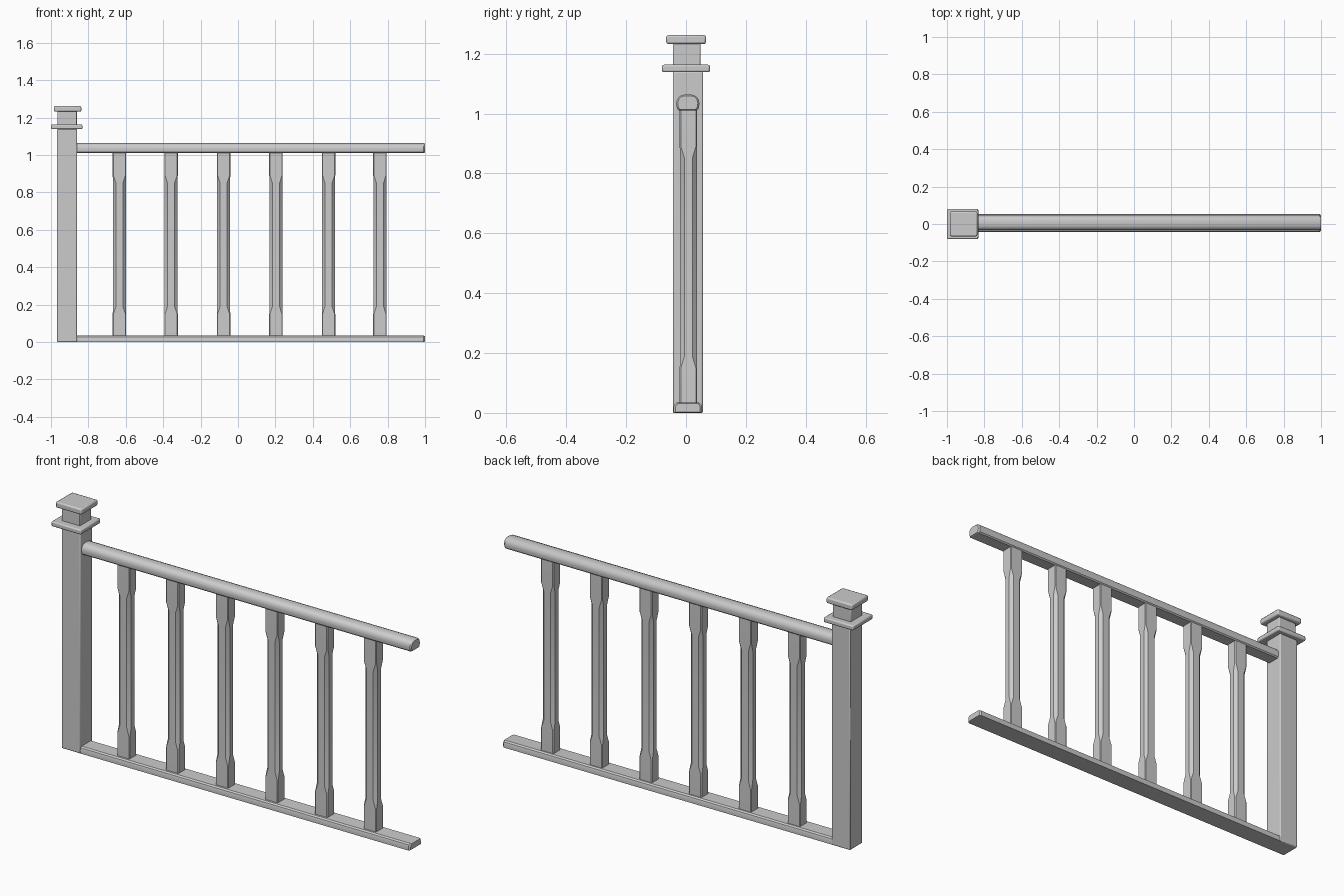
import bpy, bmesh

if "Cube" in bpy.data.objects:
    bpy.data.objects.remove(bpy.data.objects["Cube"])

CY = 0.006  # depth centre of the railing


def finish(name, bm, bevel=0.0):
    bmesh.ops.recalc_face_normals(bm, faces=bm.faces)
    me = bpy.data.meshes.new(name)
    bm.to_mesh(me)
    bm.free()
    ob = bpy.data.objects.new(name, me)
    bpy.context.collection.objects.link(ob)
    if bevel:
        m = ob.modifiers.new("soft_edges", "BEVEL")
        m.width, m.segments = bevel, 2
    bpy.ops.object.select_all(action="DESELECT")
    ob.select_set(True)
    bpy.context.view_layer.objects.active = ob
    bpy.ops.object.shade_smooth_by_angle(angle=0.6)
    return ob


def loft(rings):
    """Closed solid skinned through rings of equal point count."""
    bm = bmesh.new()
    vs = [[bm.verts.new(p) for p in r] for r in rings]
    n = len(vs[0])
    for a, b in zip(vs, vs[1:]):
        for i in range(n):
            j = (i + 1) % n
            bm.faces.new((a[i], a[j], b[j], b[i]))
    bm.faces.new(vs[0])
    bm.faces.new(vs[-1])
    return bm


def box(name, x0, x1, y0, y1, z0, z1, bevel):
    ring = [(x0, y0), (x1, y0), (x1, y1), (x0, y1)]
    return finish(name, loft([[(x, y, z) for x, y in ring] for z in (z0, z1)]), bevel)


def rail(name, half_profile):
    """Mirrored cross-section swept along x, with a slightly eased free end."""
    prof = half_profile + [(-y, z) for y, z in reversed(half_profile)]
    zm = (prof[0][1] + half_profile[-1][1]) / 2
    rings = [[(x, CY + y * s, zm + (z - zm) * s) for y, z in prof]
             for x, s in ((-0.875, 1), (0.993, 1), (1.0, 0.86))]
    return finish(name, loft(rings))


def chamfered_ring(cx, hx, hy, c, z):
    pts = [(hx - c, -hy), (hx, -hy + c), (hx, hy - c), (hx - c, hy),
           (-hx + c, hy), (-hx, hy - c), (-hx, -hy + c), (-hx + c, -hy)]
    return [(cx + x, CY + 0.002 + y, z) for x, y in pts]


# Newel post with collar, neck and cap
box("post", -0.967, -0.861, -0.044, 0.057, 0, 1.14, 0.005)
box("post_collar", -1.0, -0.832, -0.08, 0.08, 1.138, 1.163, 0.006)
box("post_neck", -0.965, -0.862, -0.044, 0.048, 1.16, 1.236, 0.004)
box("post_cap", -0.985, -0.838, -0.066, 0.067, 1.232, 1.262, 0.007)

# Handrail with rounded top, and bottom rail
rail("handrail", [(0.03, 1.01), (0.036, 1.016), (0.039, 1.033), (0.036, 1.048),
                  (0.028, 1.058), (0.014, 1.063)])
rail("bottom_rail", [(0.047, 0.0), (0.048, 0.018), (0.045, 0.028), (0.037, 0.034)])

# Balusters: square ends, chamfered shaft
for i, cx in enumerate((-0.634, -0.358, -0.077, 0.203, 0.484, 0.759)):
    sections = [(0.03, 0.036, 0.029, 0.004), (0.15, 0.036, 0.029, 0.004),
                (0.19, 0.034, 0.028, 0.015), (0.85, 0.034, 0.028, 0.015),
                (0.89, 0.036, 0.029, 0.004), (1.014, 0.036, 0.029, 0.004)]
    finish(f"baluster_{i + 1}",
           loft([chamfered_ring(cx, hx, hy, c, z) for z, hx, hy, c in sections]))
